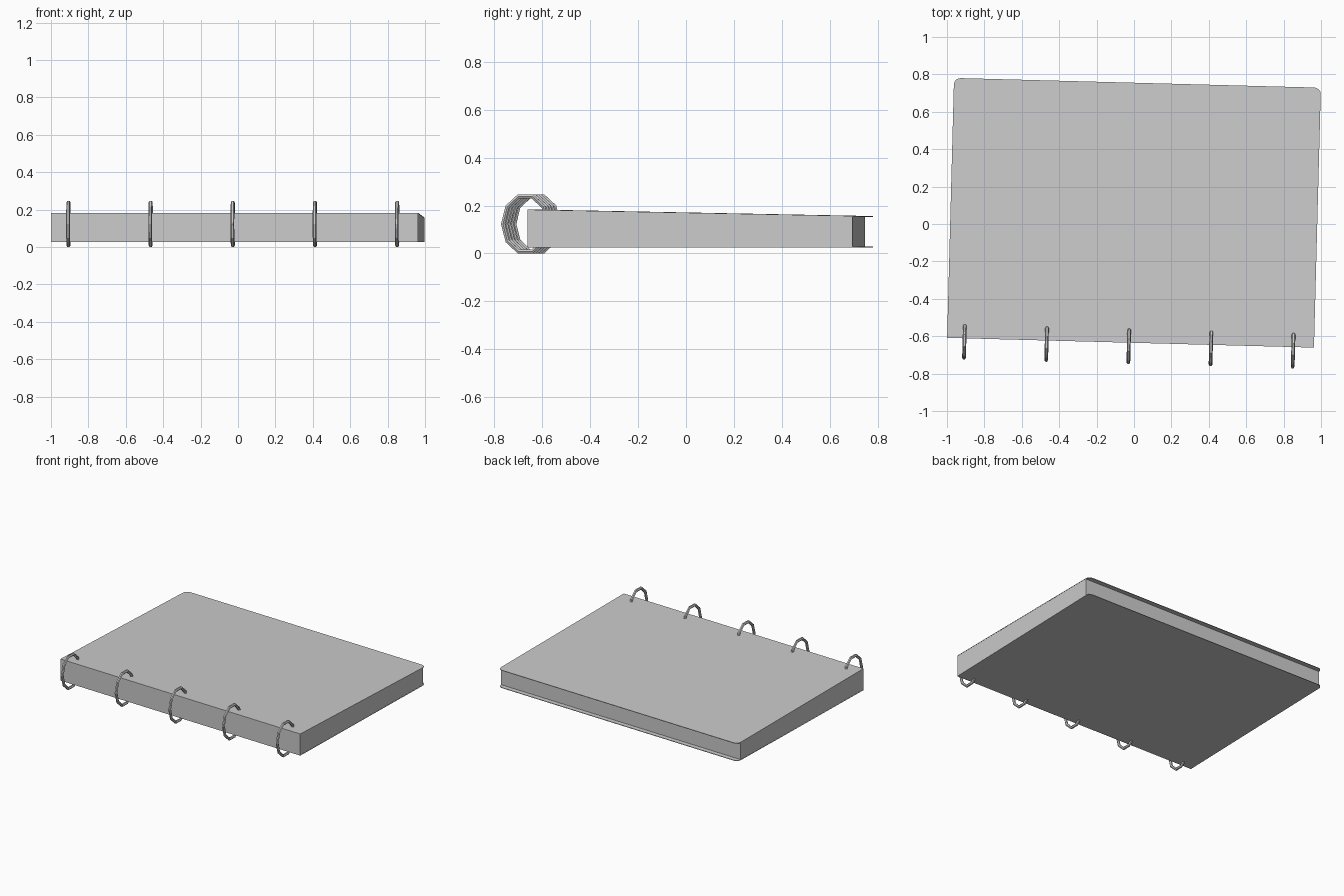
import bpy, bmesh
from math import sin, cos, pi, radians
from mathutils import Matrix

cube = bpy.data.objects.get("Cube")
if cube:
    bpy.data.objects.remove(cube, do_unlink=True)

grey = bpy.data.materials.new("plain grey")
grey.use_nodes = True
COLOUR = (0.6, 0.6, 0.6, 1)
grey.diffuse_color = COLOUR
grey.node_tree.nodes["Principled BSDF"].inputs["Base Color"].default_value = COLOUR

# The whole binder lies slightly turned on the floor
PLACE = Matrix.Translation((0, 0.06, 0)) @ Matrix.Rotation(radians(-1.52), 4, 'Z')
HALF_W, HALF_D = 0.981, 0.695
BASE, SPINE_TOP, BACK_TOP = 0.028, 0.181, 0.154


def top_at(y):
    """Height of the sloping top at depth y."""
    return SPINE_TOP + (BACK_TOP - SPINE_TOP) * (y + HALF_D) / (2 * HALF_D)


def make_object(name, bm):
    bmesh.ops.recalc_face_normals(bm, faces=bm.faces)
    mesh = bpy.data.meshes.new(name)
    bm.to_mesh(mesh)
    bm.free()
    mesh.materials.append(grey)
    obj = bpy.data.objects.new(name, mesh)
    obj.matrix_world = PLACE
    bpy.context.collection.objects.link(obj)
    return obj


def slab(name, outline, low, high):
    """Prism over an outline, with bottom and top heights given by y."""
    bm = bmesh.new()
    lower = [bm.verts.new((x, y, low(y))) for x, y in outline]
    upper = [bm.verts.new((x, y, high(y))) for x, y in outline]
    bm.faces.new(lower)
    bm.faces.new(upper)
    n = len(outline)
    for i in range(n):
        j = (i + 1) % n
        bm.faces.new((lower[i], lower[j], upper[j], upper[i]))
    return make_object(name, bm)


# Covers: square at the spine, rounded at the back corners
r = 0.035
corner = [(HALF_W - r + r * cos(a), HALF_D - r + r * sin(a))
          for a in (i * pi / 8 for i in range(5))]
cover = [(-HALF_W, -HALF_D), (HALF_W, -HALF_D)] + corner
cover += [(-x, y) for x, y in reversed(corner)]
T = 0.004
slab("top_cover", cover, lambda y: top_at(y) - T / 2, lambda y: top_at(y) + T / 2)
slab("bottom_cover", cover, lambda y: BASE - T / 2, lambda y: BASE + T / 2)

# Page block, set in from the back edge of the covers
w, back = HALF_W - 0.001, HALF_D - 0.034
pages = [(-w, -HALF_D), (w, -HALF_D), (w, back), (-w, back)]
slab("pages", pages, lambda y: BASE, top_at)


# Binding rings: oval ten-sided loops of thin tube
def ring(name, x, sides=10, tube_sides=6, tube=0.01):
    bm = bmesh.new()
    loops = []
    for i in range(sides):
        a = 2 * pi * i / sides
        loop = []
        for k in range(tube_sides):
            b = 2 * pi * k / tube_sides
            out = tube * sin(b)
            loop.append(bm.verts.new((x + tube * cos(b),
                                      -0.707 + (0.093 + out) * cos(a),
                                      0.1235 + (0.121 + out) * sin(a))))
        loops.append(loop)
    for i in range(sides):
        p, q = loops[i], loops[(i + 1) % sides]
        for k in range(tube_sides):
            m = (k + 1) % tube_sides
            bm.faces.new((p[k], p[m], q[m], q[k]))
    return make_object(name, bm)


for n in range(5):
    ring(f"ring_{n + 1}", -0.888 + 0.4395 * n)
